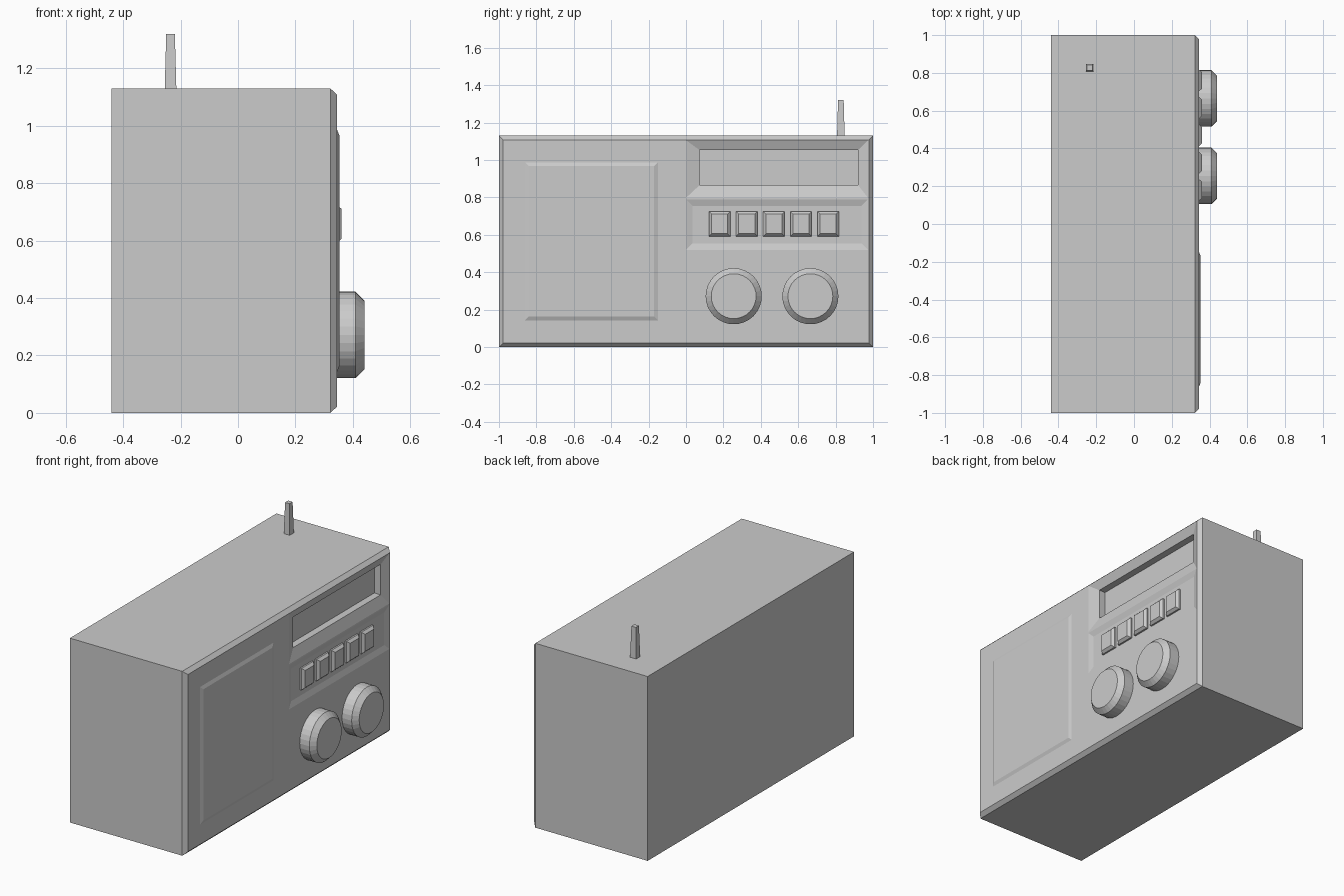
import bpy, bmesh, math

cube = bpy.data.objects.get("Cube")
if cube:
    bpy.data.objects.remove(cube, do_unlink=True)

grey = bpy.data.materials.new("light grey")
grey.use_nodes = True
COLOUR = (0.6, 0.6, 0.6, 1)
grey.diffuse_color = COLOUR
grey.node_tree.nodes["Principled BSDF"].inputs["Base Color"].default_value = COLOUR

FACE = 0.345   # x of the radio's control face


def loft(name, rings):
    """Closed solid through rings of points."""
    bm = bmesh.new()
    loops = [[bm.verts.new(p) for p in ring] for ring in rings]
    n = len(loops[0])
    for a, b in zip(loops, loops[1:]):
        for i in range(n):
            j = (i + 1) % n
            bm.faces.new((a[i], a[j], b[j], b[i]))
    bm.faces.new(loops[0])
    bm.faces.new(loops[-1])
    bmesh.ops.recalc_face_normals(bm, faces=bm.faces)
    mesh = bpy.data.meshes.new(name)
    bm.to_mesh(mesh)
    bm.free()
    mesh.materials.append(grey)
    obj = bpy.data.objects.new(name, mesh)
    bpy.context.collection.objects.link(obj)
    return obj


def rect(x, y0, y1, z0, z1, inset=0):
    """Rectangle lying across the x axis."""
    y0, y1, z0, z1 = y0 + inset, y1 - inset, z0 + inset, z1 - inset
    return [(x, y0, z0), (x, y1, z0), (x, y1, z1), (x, y0, z1)]


def carve(target, cutter):
    mod = target.modifiers.new("recess", "BOOLEAN")
    mod.operation = "DIFFERENCE"
    mod.solver = "EXACT"
    mod.object = cutter
    cutter.hide_render = True
    bpy.context.view_layer.objects.active = target
    bpy.ops.object.modifier_apply(modifier=mod.name)
    bpy.data.objects.remove(cutter, do_unlink=True)


# Body with chamfered front rim
box = (-1, 1, 0, 1.13)
body = loft("body", [rect(-0.44, *box), rect(0.322, *box), rect(FACE, *box, 0.022)])

# Display: sloping surround, then a deep window
surround = (0, 0.973, 0.798, 1.106)
window = (0.073, 0.92, 0.866, 1.053)
carve(body, loft("display_cutter", [
    rect(FACE + 0.1, *surround), rect(FACE, *surround),
    rect(FACE - 0.022, *window), rect(FACE - 0.065, *window)]))

# Shallow tray behind the buttons
tray = (0, 0.973, 0.52, 0.79)
carve(body, loft("tray_cutter", [
    rect(FACE + 0.1, *tray), rect(FACE, *tray), rect(FACE - 0.01, *tray, 0.035)]))

# Speaker panel
panel = (-0.86, -0.15, 0.143, 0.987)
loft("speaker_panel", [rect(FACE - 0.02, *panel), rect(FACE, *panel),
                       rect(FACE + 0.008, *panel, 0.02)])

# Row of push buttons
for i in range(5):
    y = 0.18 + 0.145 * i
    key = (y - 0.057, y + 0.057, 0.592, 0.725)
    loft(f"button_{i + 1}", [rect(FACE - 0.03, *key), rect(FACE, *key),
                             rect(FACE + 0.015, *key, 0.014)])


# Dials with chamfered rims
def circle(x, y, z, r, n=32):
    angles = [math.tau * k / n for k in range(n)]
    return [(x, y + r * math.cos(a), z + r * math.sin(a)) for a in angles]


for name, y in (("tuning_dial", 0.665), ("volume_dial", 0.255)):
    loft(name, [circle(x, y, 0.272, r)
                for x, r in ((FACE - 0.02, 0.15), (0.41, 0.15), (0.44, 0.12))])

# Short tapered aerial
def square(z, h):
    return [(-0.235 + h * a, 0.828 + h * b, z) for a, b in ((-1, -1), (1, -1), (1, 1), (-1, 1))]


loft("aerial", [square(1.1, 0.021), square(1.32, 0.015)])
